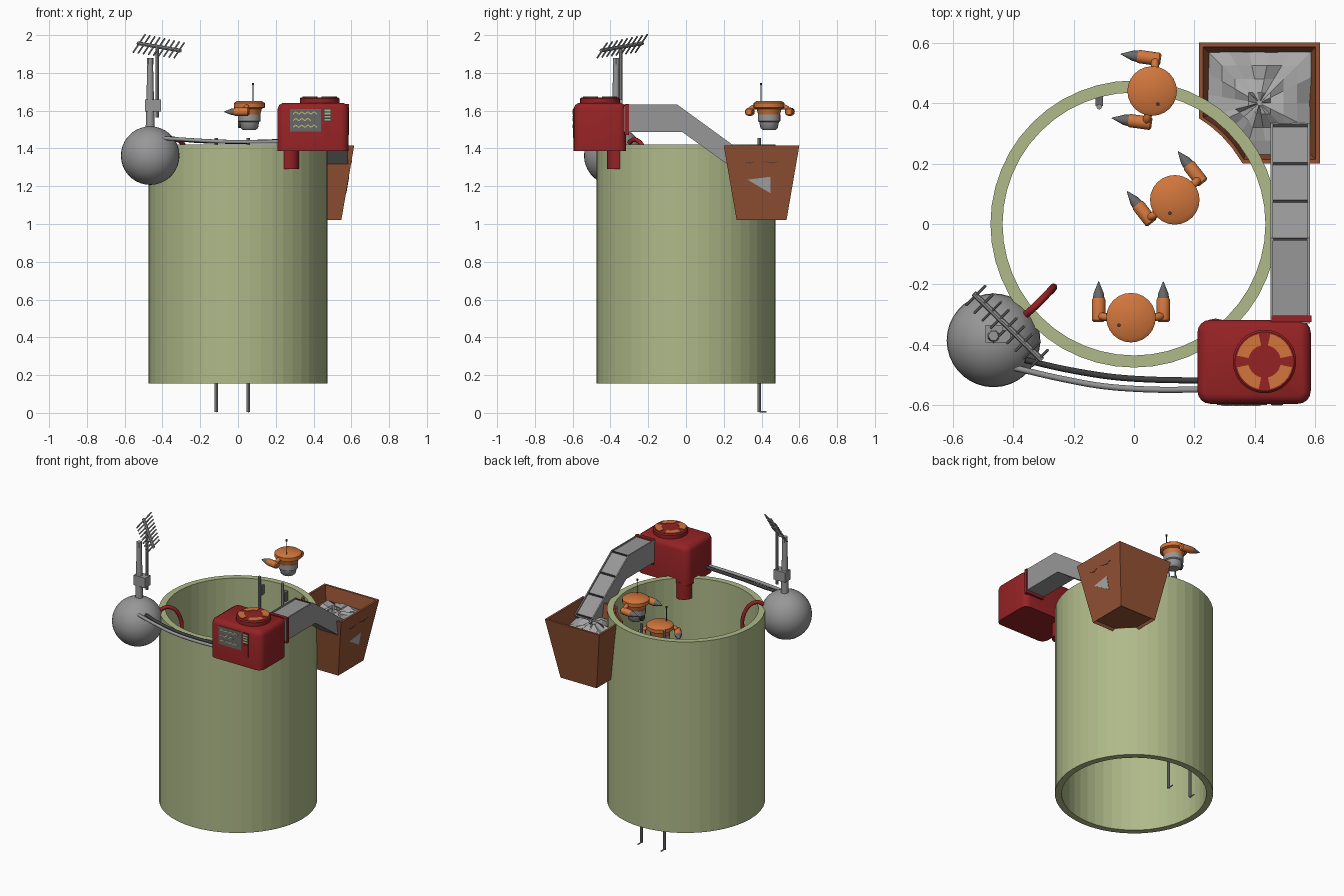
import bpy, bmesh, math, random
from mathutils import Vector, Matrix

if "Cube" in bpy.data.objects:
    bpy.data.objects.remove(bpy.data.objects["Cube"])
random.seed(4)

def mat(name, r, g, b):
    m = bpy.data.materials.new(name)
    m.diffuse_color = (r, g, b, 1)
    m.use_nodes = True
    m.node_tree.nodes["Principled BSDF"].inputs["Base Color"].default_value = m.diffuse_color
    return m

GREEN = mat("pale_green", .43, .49, .25)
RED = mat("deep_red", .30, .016, .018)
ORANGE = mat("orange", .64, .18, .045)
BROWN = mat("rust_brown", .30, .085, .035)
GREY = mat("grey", .31, .31, .31)
DARK = mat("dark_grey", .05, .05, .05)
MID = mat("mid_grey", .14, .14, .14)
RUBBLE = mat("rubble_grey", .40, .40, .40)
LIME = mat("screen_yellow", .55, .55, .22)

def loft(name, loops, m, caps=True, closed=False, smooth=False):
    """Skin a list of equal-length closed loops."""
    bm = bmesh.new()
    rows = [[bm.verts.new(p) for p in lp] for lp in loops]
    n = len(rows[0])
    pairs = list(zip(rows, rows[1:])) + ([(rows[-1], rows[0])] if closed else [])
    for a, b in pairs:
        for i in range(n):
            bm.faces.new((a[i], a[(i + 1) % n], b[(i + 1) % n], b[i]))
    if caps and not closed:
        bm.faces.new(rows[0])
        bm.faces.new(rows[-1])
    bmesh.ops.recalc_face_normals(bm, faces=bm.faces)
    me = bpy.data.meshes.new(name)
    bm.to_mesh(me)
    bm.free()
    me.materials.append(m)
    ob = bpy.data.objects.new(name, me)
    bpy.context.collection.objects.link(ob)
    if smooth:
        bpy.ops.object.select_all(action='DESELECT')
        ob.select_set(True)
        bpy.context.view_layer.objects.active = ob
        bpy.ops.object.shade_smooth_by_angle(angle=math.radians(40))
    return ob

def pipe(name, pts, radii, m, n=12, smooth=True):
    """Round section swept along points; radii is one number or a list."""
    pts = [Vector(p) for p in pts]
    if not isinstance(radii, (list, tuple)):
        radii = [radii] * len(pts)
    loops, prev, q = [], None, None
    for i, p in enumerate(pts):
        t = (pts[min(i + 1, len(pts) - 1)] - pts[max(i - 1, 0)]).normalized()
        q = t.to_track_quat('Z', 'Y') if q is None else prev.rotation_difference(t) @ q
        prev = t
        loops.append([p + q @ Vector((radii[i] * math.cos(k * math.tau / n),
                                      radii[i] * math.sin(k * math.tau / n), 0)) for k in range(n)])
    return loft(name, loops, m, smooth=smooth)

def curve(pts, steps=6):
    """Smooth path through a few points."""
    P = [Vector(p) for p in pts]
    P = [2 * P[0] - P[1]] + P + [2 * P[-1] - P[-2]]
    out = []
    for a, b, c, d in zip(P, P[1:], P[2:], P[3:]):
        for s in range(steps):
            t = s / steps
            out.append(.5 * (2*b + (c - a)*t + (2*a - 5*b + 4*c - d)*t*t + (3*b - a - 3*c + d)*t**3))
    return out + [P[-2]]

def box(name, lo, hi, m):
    (a, b, c), (d, e, f) = lo, hi
    return loft(name, [[(a, b, z), (d, b, z), (d, e, z), (a, e, z)] for z in (c, f)], m)

def ring(r, z, n, cx=0, cy=0):
    return [(cx + r * math.cos(k * math.tau / n), cy + r * math.sin(k * math.tau / n), z) for k in range(n)]

# open tank wall
loft("tank_wall", [ring(.475, .155, 48), ring(.475, 1.42, 48), ring(.435, 1.42, 48), ring(.435, .155, 48)],
     GREEN, closed=True)

# rails inside the back wall, with brackets
for x in (-.115, .055):
    pipe("rail", [(x, .388, 0.004), (x, .388, 1.455)], .009, GREY, 8)
    pipe("rail_foot", [(x, .388, .006), (x, .425, .006)], .004, GREY, 6)
    box("rail_bracket", (x - .012, .39, 1.33), (x + .012, .435, 1.39), MID)

# hopper, tapered, with an inner corner that follows the tank
C = Vector((.415, .40, 0))
OUT = [(.215, .60), (.215, .35)]
OUT += [(.411 * math.cos(math.radians(a)), .411 * math.sin(math.radians(a))) for a in (52, 45, 38)]
OUT += [(.36, .20), (.615, .20), (.615, .60)]

def hop(s, z, pts=OUT):
    return [C + (Vector((x, y, 0)) - C) * s + Vector((0, 0, z)) for x, y in pts]

loft("hopper", [hop(.60, 1.035), hop(.66, 1.02), hop(1, 1.415), hop(.93, 1.415), hop(.60, 1.05)], BROWN)

# rubble heap
fine = []
for (x0, y0), (x1, y1) in zip(OUT, OUT[1:] + OUT[:1]):
    k = max(1, int(math.hypot(x1 - x0, y1 - y0) / .08))
    fine += [(x0 + (x1 - x0) * i / k, y0 + (y1 - y0) * i / k) for i in range(k)]
heap = []
for s, z in ((.70, 1.15), (.85, 1.32), (.62, 1.34), (.40, 1.35), (.18, 1.36), (.04, 1.37)):
    heap.append([p + Vector((0, 0, random.uniform(-.02, .02))) for p in hop(s, z, fine)])
loft("rubble", heap, RUBBLE)

# torn hole and cracks on the hopper sides
def side_x(z):
    return C.x + .2 * (.66 + .34 * (z - 1.02) / .395)

def patch(name, yz, m):
    loft(name, [[(side_x(z) + d, y, z) for y, z in yz] for d in (-.002, .002)], m)

patch("hopper_hole", [(.325, 1.235), (.447, 1.25), (.447, 1.163)], RUBBLE)
patch("hopper_crack", [(.40, 1.335), (.46, 1.325), (.50, 1.335), (.46, 1.32)], DARK)
patch("hopper_crack", [(.30, 1.33), (.34, 1.325), (.37, 1.33), (.34, 1.32)], DARK)

# conveyor chute
prof = [(-.33, 1.625), (-.05, 1.625), (.335, 1.345), (.262, 1.285), (-.02, 1.487), (-.33, 1.487)]
loft("chute", [[(x, y, z) for y, z in prof] for x in (.452, .582)], GREY)
for x in (.452, .574):
    top = [(-.32, 1.625), (-.05, 1.625), (.335, 1.345), (.335, 1.355), (-.047, 1.633), (-.32, 1.633)]
    loft("chute_side_lip", [[(x + d, y, z) for y, z in top] for d in (0, .008)], GREY)
for y in (-.05, .075, .20, .325):
    z = 1.625 - (y + .05) * .727
    box("chute_slat", (.455, y - .004, z - .006), (.58, y + .004, z + .005), DARK)
box("chute_collar", (.455, -.325, 1.47), (.587, -.303, 1.635), RED)

# red machine housing
def rrect(x0, x1, y0, y1, r, z, d=0):
    out = []
    for cx, cy, a in ((x1 - r, y1 - r, 0), (x0 + r, y1 - r, 90), (x0 + r, y0 + r, 180), (x1 - r, y0 + r, 270)):
        for k in range(5):
            t = math.radians(a + 22.5 * k)
            out.append((cx + (r - d) * math.cos(t), cy + (r - d) * math.sin(t), z))
    return out

H = (.21, .585, -.595, -.317, .042)
loft("housing", [rrect(*H, 1.387), rrect(*H, 1.61), rrect(*H, 1.63, .008), rrect(*H, 1.64, .025)],
     RED, smooth=True)
pipe("housing_outlet", [(.27, -.365, 1.40), (.27, -.365, 1.29)], .052, RED, 16)

# fan cap with four orange segments
FX, FY = .432, -.455
pipe("fan_cap", [(FX, FY, 1.63), (FX, FY, 1.664), (FX, FY, 1.671)], [.105, .105, .098], RED, 32)
for q in range(4):
    arc = [math.radians(90 * q + 12 + 66 * k / 6) for k in range(7)]
    edge = [(.093, a) for a in arc] + [(.054, a) for a in reversed(arc)]
    loft("fan_segment", [[(FX + r * math.cos(a), FY + r * math.sin(a), z) for r, a in edge]
                         for z in (1.669, 1.674)], ORANGE)

# control panel
box("screen", (.275, -.599, 1.49), (.44, -.594, 1.61), MID)
for z, x1 in ((1.585, .42), (1.55, .40), (1.515, .42)):
    for k in range(int((x1 - .29) / .016)):
        x, s = .29 + k * .016, (-1) ** k * .006
        loft("screen_trace", [[(x, y, z - s), (x + .016, y, z + s), (x + .016, y, z + s + .006),
                               (x, y, z - s + .006)] for y in (-.602, -.598)], LIME)
box("vent_plate", (.453, -.599, 1.54), (.493, -.594, 1.612), DARK)
for k in range(4):
    box("vent_slat", (.457, -.601, 1.547 + k * .016), (.489, -.598, 1.557 + k * .016), GREEN)
box("housing_hatch", (.453, -.599, 1.455), (.493, -.594, 1.535), RED)

# spherical tank
S = Vector((-.465, -.385, 1.362))
lat = [math.pi * k / 18 for k in range(19)]
pipe("sphere_tank", [S - Vector((0, 0, .155 * math.cos(a))) for a in lat],
     [max(.0005, .155 * math.sin(a)) for a in lat], GREY, 36)

# mast and aerial
mx, my = -.465, -.37
pipe("mast", [(mx, my, 1.50), (mx, my, 1.86)], [.024, .015], GREY)
pipe("mast_head", [(mx, my, 1.845), (mx, my, 1.88)], .018, GREY, 6, False)
box("mast_clamp", (-.492, -.392, 1.595), (-.408, -.335, 1.66), GREY)
pipe("aerial_pole", [(-.427, -.345, 1.565), (-.427, -.345, 1.94)], .009, GREY, 8)
A, B = Vector((-.53, -.23, 1.957)), Vector((-.305, -.45, 1.918))
pipe("aerial_boom", [A, B], .01, GREY, 8)
for k in range(9):
    p = A.lerp(B, .03 + .94 * k / 8)
    d = Vector((.032, .032, .048)) * (1 - .02 * k)
    pipe("aerial_element", [p - d, p + d], .0045, GREY, 6)

# hoses
pipe("black_hose", curve([(-.36, -.45, 1.455), (-.23, -.48, 1.44), (-.08, -.505, 1.435), (.06, -.515, 1.435),
                          (.22, -.518, 1.44)]), .010, DARK)
pipe("grey_hose", curve([(-.40, -.475, 1.455), (-.25, -.51, 1.445), (-.10, -.537, 1.437), (.06, -.548, 1.435),
                         (.22, -.548, 1.437)]), .010, GREY)
pipe("red_hose", curve([(-.37, -.31, 1.42), (-.33, -.275, 1.447), (-.29, -.235, 1.42), (-.267, -.21, 1.34),
                        (-.27, -.215, 1.25), (-.28, -.225, 1.15)]), .012, RED)

# flying robots, built facing +y and turned into place
def robot(cx, cy, top, turn):
    M = Matrix.Translation((cx, cy, top)) @ Matrix.Rotation(math.radians(turn), 4, 'Z')

    def part(name, pts, r, m, n=12):
        pipe(name, [M @ Vector(p) for p in pts], r, m, n)

    zs = [(-.08, .055), (-.04, .066), (-.034, .082), (-.01, .082), (0, .068), (.002, .002)]
    part("robot_cap", [(0, 0, z) for z, r in zs], [r for z, r in zs], ORANGE, 24)
    zs = [(-.152, .034), (-.142, .046), (-.11, .052), (-.105, .06), (-.07, .06)]
    part("robot_base", [(0, 0, z) for z, r in zs], [r for z, r in zs], GREY, 20)
    part("robot_eye", [(0, .045, -.122), (0, .058, -.122)], .02, DARK)
    part("robot_aerial", [(-.04, -.025, -.01), (-.04, -.025, .095)], .003, DARK, 6)
    part("robot_aerial_tip", [(-.04, -.025, .086), (-.04, -.025, .097)], .006, DARK, 8)
    for s in (-1, 1):
        part("robot_shoulder", curve([(s * .06, 0, -.03), (s * .088, .003, -.032), (s * .106, .005, -.052)], 3),
             .013, ORANGE)
        part("robot_forearm", [(s * .107, -.014, -.056), (s * .107, -.008, -.056), (s * .107, .06, -.056),
                               (s * .107, .066, -.056)], [.016, .022, .022, .018], ORANGE)
        part("robot_drill", [(s * .107, .064, -.056), (s * .107, .08, -.056), (s * .107, .12, -.056)],
             [.019, .017, .001], MID)

robot(.06, .44, 1.65, 82)
robot(.135, .08, 1.32, 38)
robot(-.01, -.31, .80, 0)
